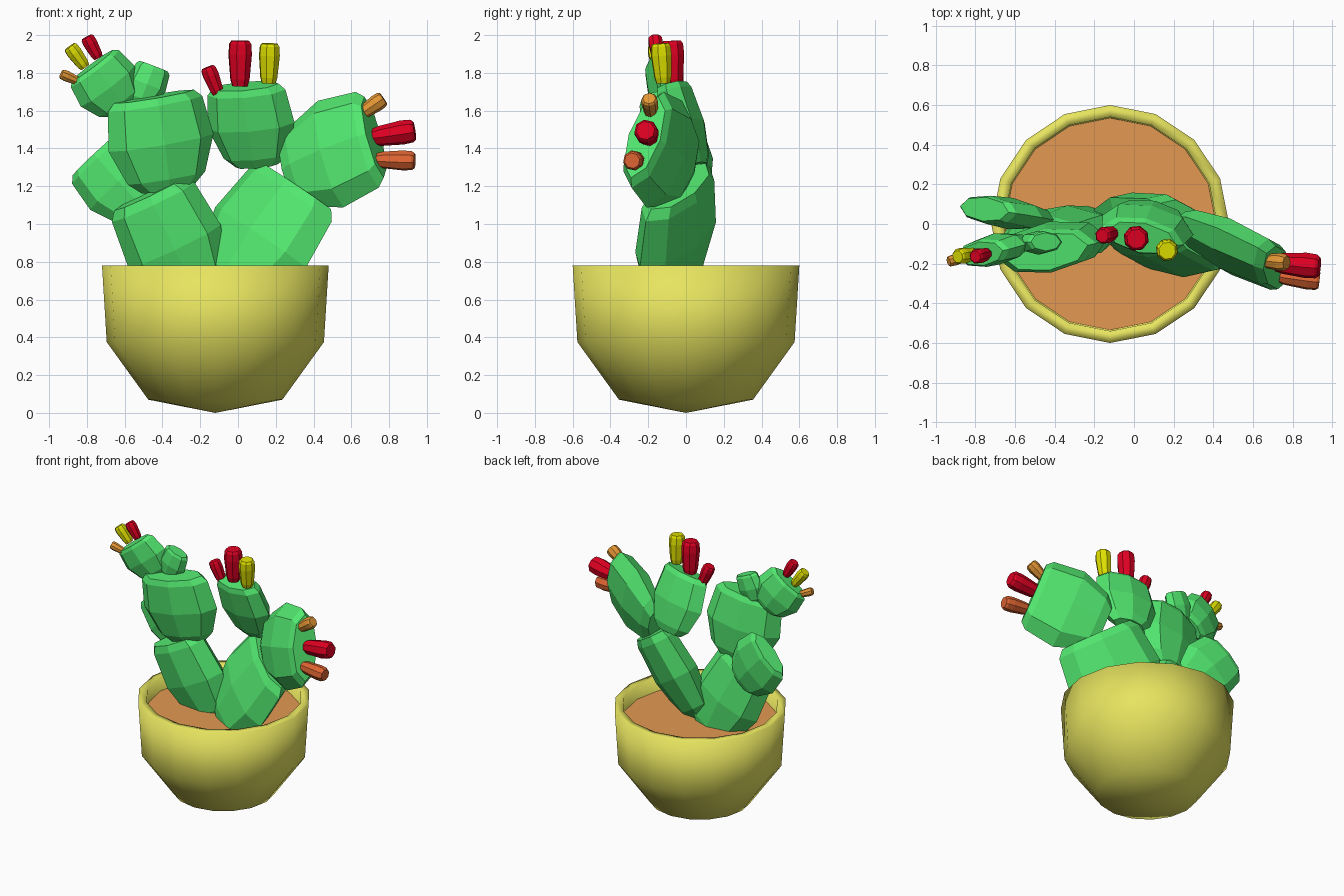
import bpy, bmesh, math
from mathutils import Vector

cube = bpy.data.objects.get("Cube")
if cube:
    bpy.data.objects.remove(cube, do_unlink=True)


def material(name, rgb):
    m = bpy.data.materials.new(name)
    m.use_nodes = True
    m.diffuse_color = (*rgb, 1)
    m.node_tree.nodes["Principled BSDF"].inputs["Base Color"].default_value = (*rgb, 1)
    return m


green = material("cactus green", (0.085, 0.80, 0.16))
pot_yellow = material("pot yellow", (0.83, 0.81, 0.12))
soil_brown = material("soil brown", (0.77, 0.32, 0.088))
red = material("fruit red", (0.74, 0.0, 0.016))
lime = material("fruit yellow", (0.74, 0.75, 0.0))
amber = material("fruit amber", (0.78, 0.31, 0.035))
orange = material("fruit orange", (0.74, 0.13, 0.032))


def loft(name, rings, mat, caps=True):
    """Skin a list of equal-length point rings; a one-point ring closes to a tip."""
    bm = bmesh.new()
    loops = [[bm.verts.new(p) for p in ring] for ring in rings]
    for a, b in zip(loops, loops[1:]):
        n = max(len(a), len(b))
        for i in range(n):
            j = (i + 1) % n
            if len(a) == 1:
                bm.faces.new((a[0], b[j], b[i]))
            else:
                bm.faces.new((a[i], a[j], b[j], b[i]))
    if caps:
        for loop in (loops[0], loops[-1]):
            bm.faces.new(loop)
    bmesh.ops.recalc_face_normals(bm, faces=bm.faces)
    mesh = bpy.data.meshes.new(name)
    bm.to_mesh(mesh)
    bm.free()
    mesh.materials.append(mat)
    obj = bpy.data.objects.new(name, mesh)
    bpy.context.collection.objects.link(obj)
    return obj


def barrel(name, base, tip, side, width, thick, profile, mat, sides=8):
    """Faceted barrel from base to tip, its broad direction along side."""
    base, tip, side = Vector(base), Vector(tip), Vector(side)
    axis = (tip - base).normalized()
    w = (side - axis * side.dot(axis)).normalized()
    d = axis.cross(w)
    rings = []
    for t, r in profile:
        c = base.lerp(tip, t)
        angles = [math.tau * k / sides for k in range(sides)]
        rings.append([c + w * (math.cos(a) * r * width / 2)
                      + d * (math.sin(a) * r * thick / 2) for a in angles])
    return loft(name, rings, mat)


def circle(r, z, n=16):
    return [(POT_X + r * math.cos(math.tau * k / n),
             r * math.sin(math.tau * k / n), z) for k in range(n)]


# Pot: outer bowl, rim and inner wall, smooth all over
POT_X = -0.12
SOIL_Z = 0.68
outline = [(0.355, 0.07), (0.575, 0.375), (0.6, 0.78), (0.54, 0.78), (0.53, 0.6)]
pot = loft("pot", [[(POT_X, 0, 0)]] + [circle(r, z) for r, z in outline],
           pot_yellow, caps=False)
pot.data.shade_smooth()

# Soil disc
loft("soil", [circle(0.535, SOIL_Z - 0.05), circle(0.535, SOIL_Z)], soil_brown)

# Cactus pads: base, tip, broad direction, width, thickness
PAD = [(0, 0.5), (0.12, 0.74), (0.5, 1), (0.92, 0.9), (1, 0.76)]
pads = [
    ("lower_right_pad", (-0.2, 0.0, 0.6), (-0.47, -0.08, 1.16), (0.9, -0.05, 0.43), 0.54, 0.27),
    ("lower_left_pad", (-0.07, -0.07, 0.66), (0.31, -0.04, 1.20), (0.72, -0.6, -0.56), 0.69, 0.27),
    ("middle_right_pad", (-0.37, -0.08, 1.185), (-0.445, -0.14, 1.675), (0.97, 0.15, 0.17), 0.57, 0.25),
    ("rear_right_pad", (-0.49, 0.03, 1.08), (-0.755, 0.075, 1.37), (0.77, -0.1, 0.63), 0.44, 0.16),
    ("middle_centre_pad", (0.1, 0.06, 1.31), (0.04, -0.07, 1.73), (0.96, -0.24, 0.17), 0.47, 0.21),
    ("middle_left_pad", (0.26, -0.01, 1.28), (0.72, -0.22, 1.46), (-0.4, 0.4, 0.9), 0.61, 0.25),
    ("top_right_pad", (-0.61, -0.1, 1.62), (-0.77, -0.15, 1.84), (0.73, 0.1, 0.68), 0.36, 0.16),
    ("top_bud_pad", (-0.52, -0.1, 1.64), (-0.445, -0.09, 1.835), (0.93, 0.0, -0.36), 0.21, 0.12),
]
for name, base, tip, side, width, thick in pads:
    barrel(name, base, tip, side, width, thick, PAD, green)

# Fruits: base, tip, diameter
FRUIT = [(0, 0.66), (0.15, 0.82), (0.7, 1), (0.93, 0.94), (1, 0.76)]
fruits = [
    ("centre_large_fruit", (0.01, -0.065, 1.73), (0.012, -0.075, 1.97), 0.13, red),
    ("centre_yellow_fruit", (0.162, -0.12, 1.745), (0.168, -0.135, 1.955), 0.115, lime),
    ("centre_small_fruit", (-0.105, -0.045, 1.69), (-0.16, -0.06, 1.83), 0.09, red),
    ("left_upper_fruit", (0.655, -0.185, 1.585), (0.77, -0.195, 1.665), 0.09, amber),
    ("left_middle_fruit", (0.715, -0.195, 1.46), (0.935, -0.215, 1.495), 0.13, red),
    ("left_lower_fruit", (0.735, -0.26, 1.34), (0.935, -0.285, 1.335), 0.108, orange),
    ("right_upper_fruit", (-0.74, -0.15, 1.88), (-0.80, -0.165, 1.99), 0.08, red),
    ("right_middle_fruit", (-0.81, -0.15, 1.83), (-0.89, -0.165, 1.94), 0.085, lime),
    ("right_lower_fruit", (-0.845, -0.165, 1.755), (-0.935, -0.19, 1.795), 0.06, amber),
]
for name, base, tip, size, mat in fruits:
    barrel(name, base, tip, (0.3, 1, 0.2), size, size, FRUIT, mat)
